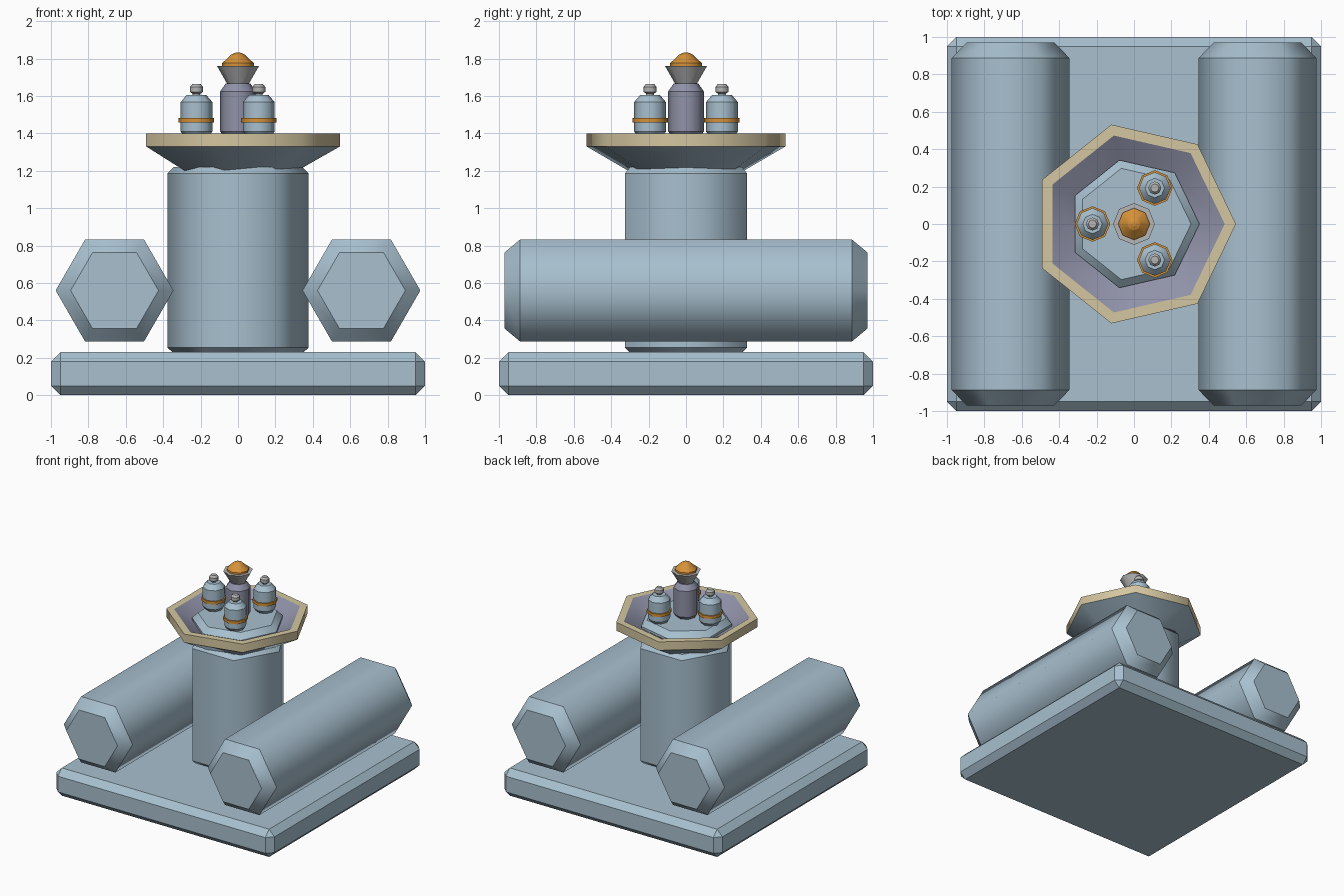
import bpy, bmesh, math

if "Cube" in bpy.data.objects:
    bpy.data.objects.remove(bpy.data.objects["Cube"])


def srgb(r, g, b):
    f = lambda c: c / 12.92 if c <= 0.04045 else ((c + 0.055) / 1.055) ** 2.4
    return (f(r / 255), f(g / 255), f(b / 255), 1)


def material(name, rgb):
    m = bpy.data.materials.new(name)
    m.diffuse_color = srgb(*rgb)
    m.use_nodes = True
    m.node_tree.nodes["Principled BSDF"].inputs["Base Color"].default_value = m.diffuse_color
    return m


BLUE = material("pale_blue", (168, 192, 207))
PURPLE = material("slate_purple", (144, 146, 168))
TAN = material("tan", (212, 198, 160))
ORANGE = material("orange", (214, 146, 56))
GREY = material("light_grey", (182, 182, 182))


def finish(bm, name, mats, loc=(0, 0, 0), rot=(0, 0, 0)):
    bmesh.ops.recalc_face_normals(bm, faces=bm.faces[:])
    me = bpy.data.meshes.new(name)
    bm.to_mesh(me)
    bm.free()
    for m in mats:
        me.materials.append(m)
    ob = bpy.data.objects.new(name, me)
    ob.location, ob.rotation_euler = loc, rot
    bpy.context.collection.objects.link(ob)
    return ob


def turned(name, n, profile, mats, loc=(0, 0, 0), rot=(0, 0, 0), slots=None):
    """Capped n-sided turning of (radius, z) points; smooth around, crisp at rings."""
    bm = bmesh.new()
    rings = [[bm.verts.new((r * math.cos(2 * math.pi * i / n),
                            r * math.sin(2 * math.pi * i / n), z)) for i in range(n)]
             for r, z in profile]
    for k, (a, b) in enumerate(zip(rings, rings[1:])):
        for i in range(n):
            j = (i + 1) % n
            f = bm.faces.new((a[i], a[j], b[j], b[i]))
            f.smooth = True
            f.material_index = slots[k] if slots else 0
    bm.faces.new(rings[0][::-1])
    top = bm.faces.new(rings[-1])
    top.material_index = slots[-1] if slots else 0
    for ring in rings:
        for i in range(n):
            bm.edges.get((ring[i], ring[(i + 1) % n])).smooth = False
    return finish(bm, name, mats, loc, rot)


# Bevelled square base
bm = bmesh.new()
bmesh.ops.create_cube(bm, size=1)
bmesh.ops.scale(bm, vec=(2, 2, 0.23), verts=bm.verts[:])
bmesh.ops.bevel(bm, geom=bm.edges[:], offset=0.05, segments=1, affect='EDGES')
finish(bm, "base", [BLUE], (0, 0, 0.115))

# Two hexagonal tanks lying front to back
for side, x in (("left", -0.66), ("right", 0.66)):
    turned(side + "_tank", 6,
           [(0.235, -0.97), (0.315, -0.887), (0.315, 0.887), (0.235, 0.97)],
           [BLUE], (x, 0, 0.56), (math.pi / 2, 0, 0))

# Hexagonal column
turned("column", 6, [(0.345, 0.225), (0.378, 0.255), (0.378, 1.185), (0.345, 1.22)], [BLUE])

# Seven-sided dish: blue underside, tan rim, purple inside
turned("dish", 7, [(0.29, 1.185), (0.545, 1.33), (0.545, 1.40), (0.485, 1.40), (0.33, 1.31)],
       [BLUE, TAN, PURPLE], slots=[0, 1, 1, 2, 2])

# Platform inside the dish
turned("platform", 7, [(0.35, 1.30), (0.35, 1.34), (0.305, 1.385)], [BLUE])

# Centre post, flared cup and glowing cap
turned("post", 8, [(0.065, 1.37), (0.095, 1.41), (0.095, 1.625), (0.065, 1.668)], [PURPLE])
turned("cup", 8, [(0.055, 1.66), (0.112, 1.76)], [GREY])
turned("cap", 8, [(0.085, 1.755), (0.085, 1.775), (0.035, 1.822), (0.012, 1.832)], [ORANGE])

# Three bottles around the post, each with a band and a knob
for i, ang in enumerate((60, 180, 300), 1):
    a = math.radians(ang)
    p = (0.222 * math.cos(a), 0.222 * math.sin(a), 0)
    turned(f"bottle_{i}", 8, [(0.055, 1.37), (0.085, 1.41), (0.085, 1.567), (0.052, 1.606)],
           [BLUE], p)
    turned(f"bottle_band_{i}", 8, [(0.095, 1.457), (0.095, 1.481)], [ORANGE], p)
    turned(f"bottle_knob_{i}", 8,
           [(0.018, 1.60), (0.022, 1.613), (0.035, 1.622), (0.035, 1.648), (0.022, 1.664)],
           [GREY], p)
